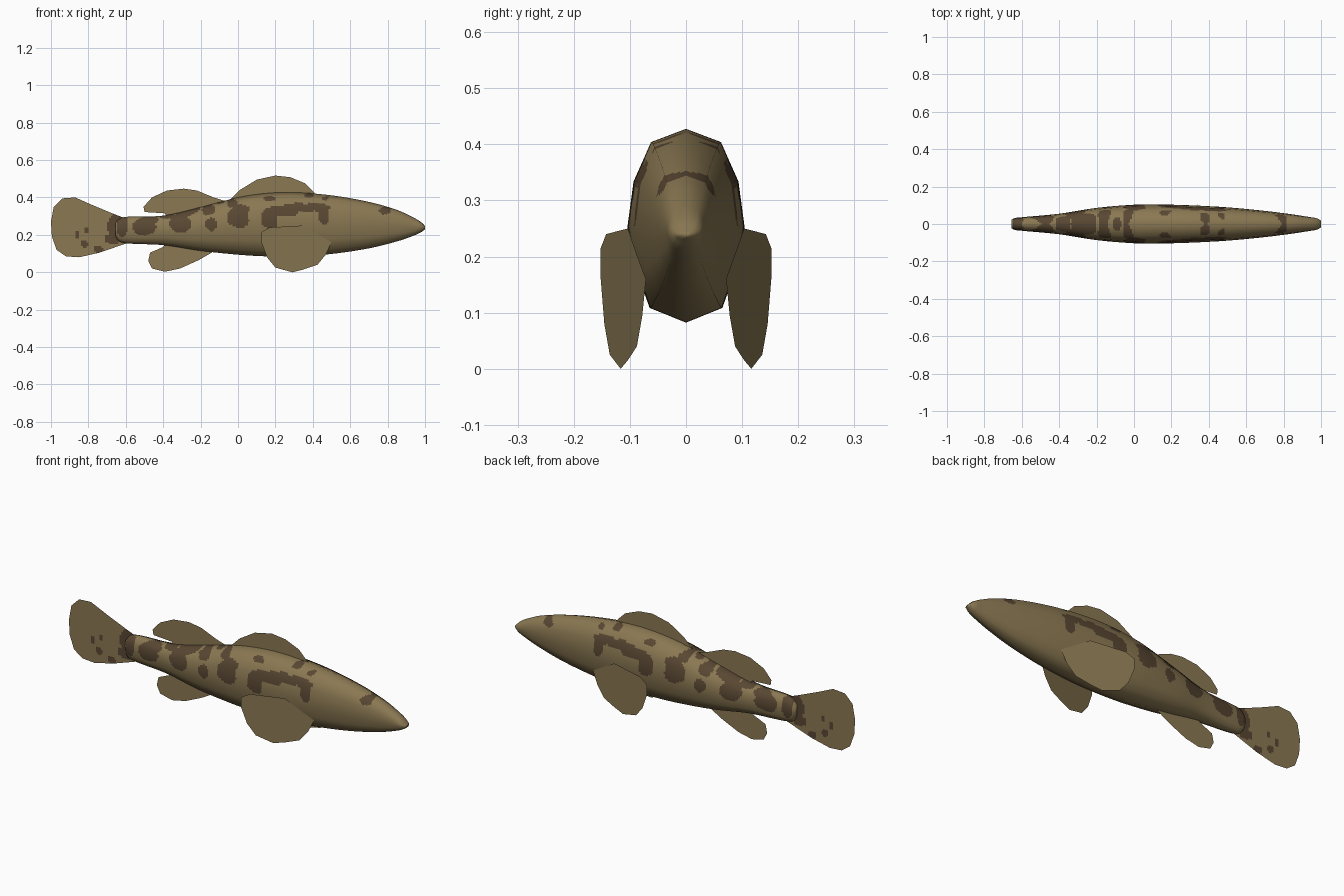
import bpy, bmesh, math
from mathutils import Vector

if "Cube" in bpy.data.objects:
    bpy.data.objects.remove(bpy.data.objects["Cube"])


def material(name, rgb):
    m = bpy.data.materials.new(name)
    m.diffuse_color = (*rgb, 1)
    m.use_nodes = True
    m.node_tree.nodes["Principled BSDF"].inputs["Base Color"].default_value = m.diffuse_color
    return m


TAN = material("olive_tan", (0.255, 0.188, 0.085))
BROWN = material("dark_brown", (0.098, 0.062, 0.032))

# body stations: x, top z, bottom z, half width
STATIONS = [
    (-0.655, 0.262, 0.195, 0.022), (-0.64, 0.283, 0.168, 0.031), (-0.60, 0.296, 0.155, 0.036),
    (-0.40, 0.303, 0.145, 0.055), (-0.20, 0.348, 0.115, 0.086), (0.0, 0.40, 0.094, 0.103),
    (0.15, 0.422, 0.085, 0.104), (0.30, 0.427, 0.083, 0.100), (0.50, 0.411, 0.098, 0.089),
    (0.70, 0.376, 0.128, 0.070), (0.85, 0.333, 0.165, 0.051), (0.94, 0.292, 0.196, 0.037),
    (0.98, 0.267, 0.215, 0.030), (1.0, 0.247, 0.230, 0.018)]

# right half of the twelve-sided cross-section
HALF = [(0, 1), (0.61, 0.865), (0.9, 0.47), (1, 0), (0.83, -0.5), (0.63, -0.85), (0, -1)]
RING = HALF + [(-u, v) for u, v in HALF[-2:0:-1]]

# blotches on each flank: x, z, x radius, z radius
BLOTCHES = [
    (-0.62, 0.25, 0.03, 0.07), (-0.50, 0.245, 0.06, 0.05), (-0.47, 0.28, 0.04, 0.02),
    (-0.31, 0.26, 0.06, 0.05), (-0.38, 0.305, 0.04, 0.022), (-0.28, 0.345, 0.075, 0.05),
    (-0.155, 0.335, 0.035, 0.03), (-0.145, 0.255, 0.032, 0.034), (-0.10, 0.39, 0.03, 0.025),
    (0.0, 0.29, 0.062, 0.05), (0.02, 0.335, 0.045, 0.03), (-0.03, 0.37, 0.03, 0.022),
    (0.17, 0.28, 0.045, 0.05), (0.23, 0.325, 0.09, 0.03), (0.33, 0.345, 0.10, 0.026),
    (0.44, 0.345, 0.055, 0.022), (0.46, 0.30, 0.028, 0.045), (0.17, 0.395, 0.035, 0.013),
    (0.38, 0.41, 0.022, 0.012), (0.47, 0.395, 0.02, 0.01), (0.79, 0.33, 0.033, 0.022)]
TAIL_SPOTS = [
    (-0.65, 0.25, 0.05, 0.07), (-0.67, 0.18, 0.04, 0.03), (-0.86, 0.20, 0.014, 0.017),
    (-0.81, 0.222, 0.014, 0.018), (-0.82, 0.153, 0.017, 0.02), (-0.745, 0.12, 0.025, 0.025)]


def paint(faces, spots):
    """Dark material wherever a face centre falls in a slightly ragged ellipse."""
    for f in faces:
        c = f.calc_center_median()
        wob = 1 + 0.15 * math.sin(41 * c.x + 27 * c.z) + 0.1 * math.sin(90 * c.z - 60 * c.x)
        f.material_index = int(any(((c.x - x) / a) ** 2 + ((c.z - z) / b) ** 2 < wob
                                   for x, z, a, b in spots))


def finish(name, bm):
    me = bpy.data.meshes.new(name)
    bm.to_mesh(me)
    bm.free()
    me.materials.append(TAN)
    me.materials.append(BROWN)
    ob = bpy.data.objects.new(name, me)
    bpy.context.collection.objects.link(ob)
    return ob


def slope(i, k):
    lo, hi = STATIONS[max(i - 1, 0)], STATIONS[min(i + 1, len(STATIONS) - 1)]
    return (hi[k] - lo[k]) / (hi[0] - lo[0])


def station(x):
    """Smooth (Hermite) interpolation of the body stations."""
    i = 0
    while i < len(STATIONS) - 2 and x > STATIONS[i + 1][0]:
        i += 1
    a, b = STATIONS[i], STATIONS[i + 1]
    h = b[0] - a[0]
    t = (x - a[0]) / h
    return [(2*t**3 - 3*t**2 + 1) * a[k] + (t**3 - 2*t**2 + t) * h * slope(i, k)
            + (3*t**2 - 2*t**3) * b[k] + (t**3 - t**2) * h * slope(i + 1, k) for k in (1, 2, 3)]


def build_body():
    sub, count = 7, 180
    x0, x1 = STATIONS[0][0], STATIONS[-1][0]
    n = len(RING)

    def point(x, u, v):
        top, bot, w = station(x)
        return Vector((x, u * w, (top + bot) / 2 + v * (top - bot) / 2))

    bm = bmesh.new()
    rings, normals = [], []
    for i in range(count + 1):
        x = x0 + (x1 - x0) * i / count
        xa, xb = max(x - 0.004, x0), min(x + 0.004, x1)
        sec = [point(x, *p) for p in RING]
        edge = [Vector((0, -(sec[(j+1) % n] - sec[j]).z, (sec[(j+1) % n] - sec[j]).y)).normalized()
                for j in range(n)]
        corner = [(edge[j - 1] + edge[j]).normalized() for j in range(n)]
        ring = []
        for j in range(n):
            k = (j + 1) % n
            for s in range(sub):
                t = s / sub
                u = RING[j][0] * (1 - t) + RING[k][0] * t
                v = RING[j][1] * (1 - t) + RING[k][1] * t
                ring.append(bm.verts.new(point(x, u, v)))
                m = corner[j].lerp(corner[k], t).normalized()
                d = point(xb, u, v) - point(xa, u, v)
                normals.append(Vector((-(d.y * m.y + d.z * m.z) / d.x, m.y, m.z)).normalized())
        rings.append(ring)
    size = n * sub
    for a, b in zip(rings, rings[1:]):
        for j in range(size):
            k = (j + 1) % size
            bm.faces.new((a[j], a[k], b[k], b[j]))
    bm.faces.new(rings[0])
    bm.faces.new(rings[-1][::-1])
    bmesh.ops.recalc_face_normals(bm, faces=bm.faces)
    for f in bm.faces:
        f.smooth = True
    paint(bm.faces, BLOTCHES)
    ob = finish("body", bm)
    ob.data.normals_split_custom_set_from_vertices(normals)


def build_fin(name, outline, depth=lambda x: 0.0, spots=None):
    """Flat sheet fin from an x, z outline."""
    bm = bmesh.new()
    bm.faces.new([bm.verts.new((x, depth(x), z)) for x, z in outline])
    if spots:  # cut into a fine grid so the spots can be painted
        for axis, lo, hi in ((Vector((1, 0, 0)), -1, -0.55), (Vector((0, 0, 1)), 0.07, 0.41)):
            for i in range(1, int((hi - lo) / 0.01)):
                bmesh.ops.bisect_plane(bm, geom=bm.verts[:] + bm.edges[:] + bm.faces[:],
                                       plane_co=axis * (lo + i * 0.01), plane_no=axis)
        paint(bm.faces, spots)
    else:
        bmesh.ops.triangulate(bm, faces=bm.faces[:])
    finish(name, bm)


build_body()

# fins along the centre line
build_fin("tail_fin", [(-0.58, 0.28), (-0.66, 0.31), (-0.78, 0.36), (-0.87, 0.40), (-0.94, 0.395),
                       (-0.985, 0.35), (-1, 0.27), (-0.995, 0.19), (-0.97, 0.12), (-0.92, 0.085),
                       (-0.85, 0.08), (-0.74, 0.105), (-0.58, 0.16)], spots=TAIL_SPOTS)
build_fin("front_dorsal_fin", [(-0.045, 0.385), (0.01, 0.44), (0.1, 0.495), (0.2, 0.517),
                               (0.28, 0.508), (0.36, 0.475), (0.41, 0.425), (0.40, 0.36), (0, 0.35)])
build_fin("rear_dorsal_fin", [(-0.505, 0.35), (-0.46, 0.40), (-0.38, 0.437), (-0.29, 0.447),
                              (-0.22, 0.437), (-0.13, 0.40), (-0.05, 0.375), (-0.05, 0.34),
                              (-0.37, 0.27), (-0.39, 0.315), (-0.5, 0.322)])
build_fin("anal_fin", [(-0.38, 0.17), (-0.40, 0.135), (-0.47, 0.105), (-0.48, 0.06), (-0.46, 0.02),
                       (-0.39, 0.003), (-0.31, 0.02), (-0.21, 0.065), (-0.14, 0.105), (-0.14, 0.16)])

# pair of splayed side fins
SIDE = [(0.125, 0.215), (0.17, 0.24), (0.35, 0.25), (0.43, 0.20), (0.50, 0.16), (0.47, 0.095),
        (0.425, 0.04), (0.35, 0.015), (0.29, 0.0), (0.20, 0.025), (0.155, 0.08), (0.125, 0.16)]
for side, s in (("left", 1), ("right", -1)):
    build_fin(side + "_side_fin", SIDE, lambda x: s * (0.152 - 0.215 * (x - 0.125)))
